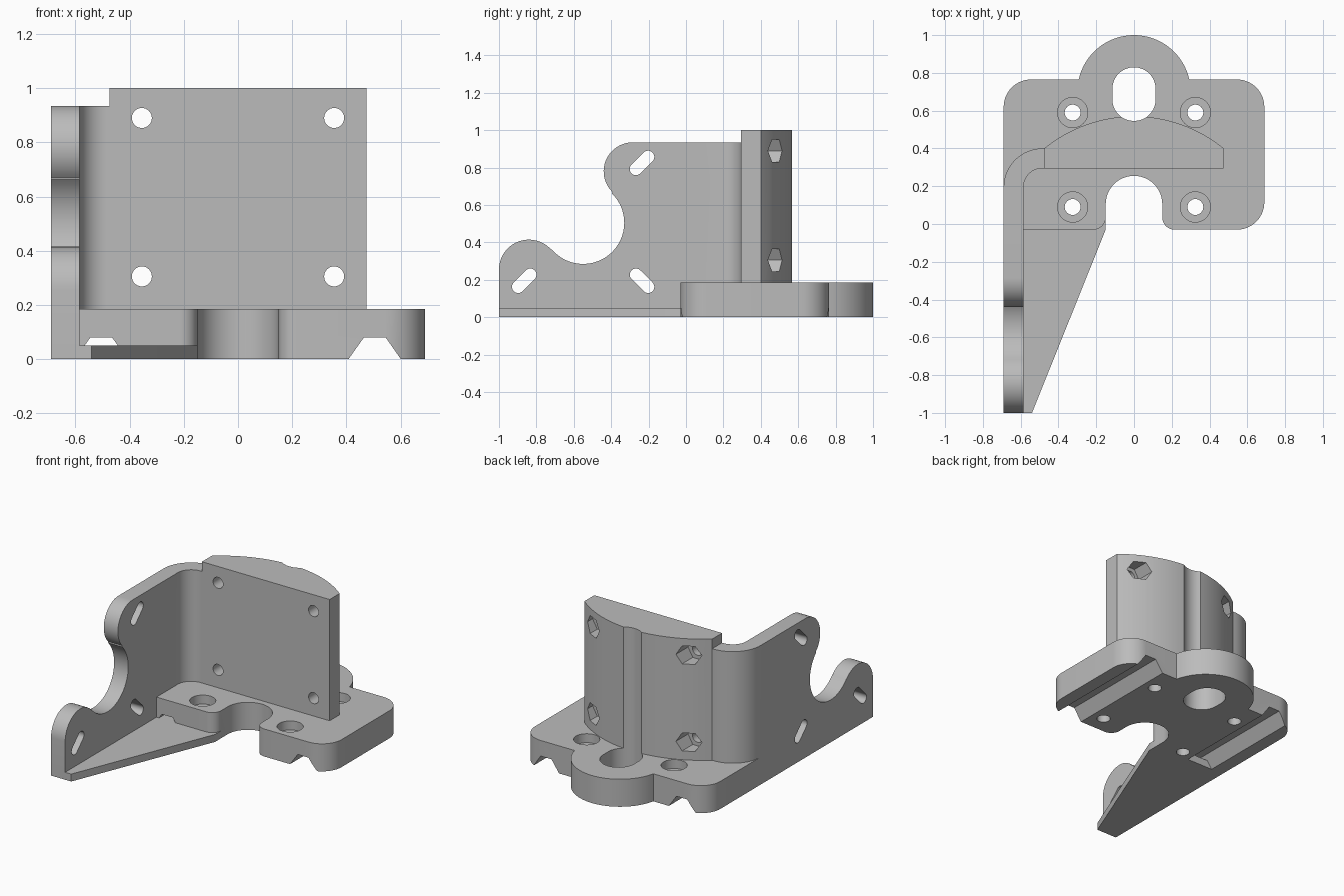
import bpy, bmesh, math

cube = bpy.data.objects.get("Cube")
if cube:
    bpy.data.objects.remove(cube, do_unlink=True)

grey = bpy.data.materials.new("light grey")
grey.use_nodes = True
GREY = (0.5, 0.5, 0.5, 1)
grey.diffuse_color = GREY
grey.node_tree.nodes["Principled BSDF"].inputs["Base Color"].default_value = GREY


def arc(cx, cy, r, start, end, n=14):
    angles = [math.radians(start + (end - start) * i / n) for i in range(n + 1)]
    return [(cx + r * math.cos(a), cy + r * math.sin(a)) for a in angles]


def circle(cx, cy, r, n=32):
    return arc(cx, cy, r, 0, 360, n)[:-1]


def stadium(cx, cy, r, half, tilt):
    dx, dy = half * math.cos(math.radians(tilt)), half * math.sin(math.radians(tilt))
    return (arc(cx + dx, cy + dy, r, tilt - 90, tilt + 90)
            + arc(cx - dx, cy - dy, r, tilt + 90, tilt + 270))


def prism(name, outline, axis, low, high):
    """Extrude a 2D outline along one axis."""
    place = {"x": lambda p, t: (t, p[0], p[1]),
             "y": lambda p, t: (p[0], t, p[1]),
             "z": lambda p, t: (p[0], p[1], t)}[axis]
    bm = bmesh.new()
    rings = [[bm.verts.new(place(p, t)) for p in outline] for t in (low, high)]
    bm.faces.new(rings[0])
    bm.faces.new(rings[1])
    for i in range(len(outline)):
        j = (i + 1) % len(outline)
        bm.faces.new((rings[0][i], rings[0][j], rings[1][j], rings[1][i]))
    bmesh.ops.recalc_face_normals(bm, faces=bm.faces)
    mesh = bpy.data.meshes.new(name)
    bm.to_mesh(mesh)
    bm.free()
    mesh.materials.append(grey)
    obj = bpy.data.objects.new(name, mesh)
    bpy.context.collection.objects.link(obj)
    return obj


def combine(target, tool, operation):
    """Apply a boolean and discard the tool."""
    tool.hide_render = True
    mod = target.modifiers.new("combine", "BOOLEAN")
    mod.operation, mod.solver, mod.object = operation, "EXACT", tool
    bpy.context.view_layer.objects.active = target
    bpy.ops.object.modifier_apply(modifier=mod.name)
    bpy.data.objects.remove(tool, do_unlink=True)


BASE_TOP, WALL_TOP, OUTER, INNER = 0.185, 0.935, -0.69, -0.585

# Base plate with rounded corners, rear crown and front notch
base_outline = (arc(0.545, 0.115, 0.145, -90, 0) + arc(0.545, 0.62, 0.145, 0, 90)
                + arc(0, 0.7, 0.3, 12.5, 167.5, 32) + arc(-0.545, 0.62, 0.145, 90, 180)
                + [(OUTER, -0.03)] + arc(-0.215, 0.035, 0.065, -90, 0)
                + arc(0, 0.105, 0.15, 180, 0, 24) + arc(0.215, 0.035, 0.065, 180, 270))
bracket = prism("mounting_bracket", base_outline, "z", 0, BASE_TOP)

# Side wall with two lobes around a large round cutout
wall_outline = ([(-1, 0), (0.195, 0), (0.195, WALL_TOP)]
                + arc(-0.285, 0.78, 0.155, 90, 226, 20)
                + arc(-0.55, 0.505, 0.22, 46, -140, 32)
                + arc(-0.84, 0.255, 0.16, 40, 180, 20))
side_wall = prism("side_wall", wall_outline, "x", OUTER, INNER)

# Rounded corner joining side wall and back block
corner_outline = ([(OUTER, 0.1)] + arc(-0.485, 0.195, 0.205, 180, 90)
                  + [(-0.44, 0.4), (-0.44, 0.295)]
                  + arc(-0.485, 0.195, 0.1, 90, 180) + [(INNER, 0.1)])
corner = prism("wall_corner", corner_outline, "z", 0.1, WALL_TOP)

# Back block, flat in front and bowed behind
half_angle = math.degrees(math.asin(0.475 / 0.749))
block_outline = ([(-0.475, 0.295), (0.475, 0.295)]
                 + arc(0, -0.179, 0.749, 90 - half_angle, 90 + half_angle, 32))
block = prism("back_block", block_outline, "z", 0.1, 1)

for part in (side_wall, corner, block):
    combine(bracket, part, "UNION")

# Central slot, running up the rear of the block
combine(bracket, prism("slot_cutter", stadium(0, 0.6875, 0.115, 0.0275, 90), "z", -0.1, 1.1),
        "DIFFERENCE")

for side in (-1, 1):
    # Trapezoid channels under the base
    channel = [(side * x, z) for x, z in
               ((0.394, -0.02), (0.615, -0.02), (0.545, 0.08), (0.465, 0.08))]
    combine(bracket, prism("channel_cutter", channel, "y", -0.1, 0.9), "DIFFERENCE")
    # Counterbored screw holes
    for y in (0.09, 0.59):
        for r, low in ((0.042, -0.1), (0.08, 0.125)):
            hole = prism("screw_cutter", circle(side * 0.325, y, r), "z", low, 0.19)
            combine(bracket, hole, "DIFFERENCE")
    # Bolt holes with hexagonal nut pockets
    for z in (0.305, 0.89):
        for r, n, low in ((0.037, 32, 0.2), (0.07, 6, 0.385)):
            hole = prism("bolt_cutter", circle(side * 0.355, z, r, n), "y", low, 0.7)
            combine(bracket, hole, "DIFFERENCE")

# Slanted slots in the side wall
for y, z, tilt in ((-0.865, 0.195, 45), (-0.235, 0.825, 45), (-0.235, 0.195, -45)):
    slot = prism("side_slot_cutter", stadium(y, z, 0.033, 0.046, tilt), "x", -0.8, -0.5)
    combine(bracket, slot, "DIFFERENCE")

# Thin triangular gusset closing the front of one channel
gusset = prism("gusset", [(OUTER, -1), (-0.54, -1), (-0.15, -0.03), (-0.15, 0.04),
                          (OUTER, 0.04)], "z", 0, 0.05)
combine(bracket, gusset, "UNION")

bpy.ops.object.select_all(action="DESELECT")
bracket.select_set(True)
bpy.context.view_layer.objects.active = bracket
bpy.ops.object.shade_smooth_by_angle(angle=math.radians(30))
